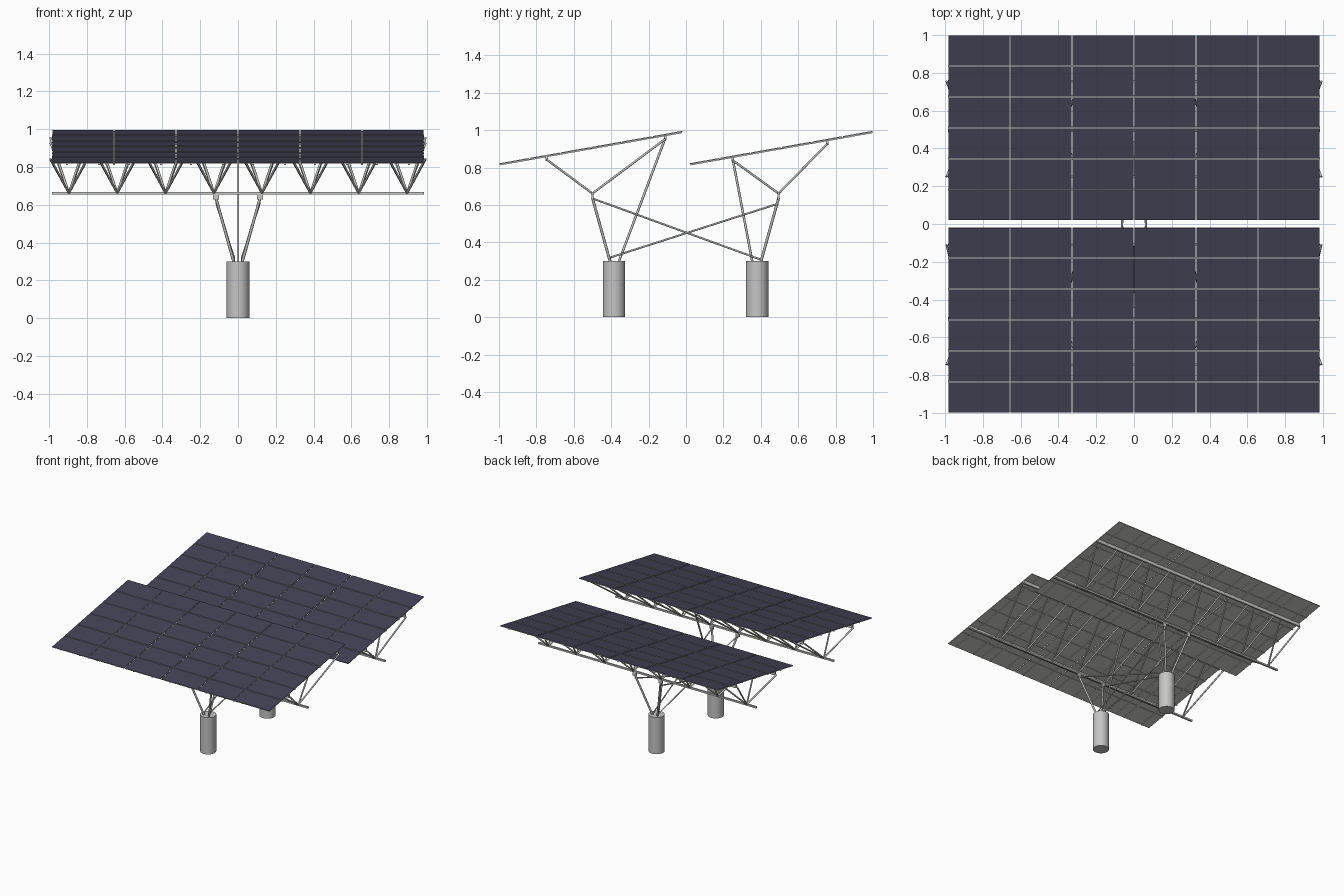
import bpy, bmesh, math
from mathutils import Vector, Matrix

if "Cube" in bpy.data.objects:
    bpy.data.objects.remove(bpy.data.objects["Cube"])


def material(name, col):
    m = bpy.data.materials.new(name)
    m.diffuse_color = (*col, 1)
    m.use_nodes = True
    m.node_tree.nodes["Principled BSDF"].inputs["Base Color"].default_value = m.diffuse_color
    return m


NAVY = material("navy panel", (0.054, 0.054, 0.092))
STEEL = material("light steel", (0.60, 0.60, 0.58))
CONCRETE = material("concrete grey", (0.56, 0.56, 0.56))


def finish(bm, name, mats, smooth=False):
    me = bpy.data.meshes.new(name)
    bm.to_mesh(me)
    bm.free()
    for m in mats:
        me.materials.append(m)
    ob = bpy.data.objects.new(name, me)
    bpy.context.collection.objects.link(ob)
    if smooth:
        bpy.context.view_layer.objects.active = ob
        ob.select_set(True)
        bpy.ops.object.shade_smooth_by_angle(angle=math.radians(50))
        ob.select_set(False)
    return ob


def box(bm, center, size, rot=Matrix.Identity(4)):
    mat = Matrix.Translation(center) @ rot @ Matrix.Diagonal((*size, 1))
    return bmesh.ops.create_cube(bm, size=1, matrix=mat)["verts"]


def rod(bm, a, b, r=0.006, n=10):
    a, b = Vector(a), Vector(b)
    d = b - a
    mat = Matrix.Translation((a + b) / 2) @ d.to_track_quat('Z', 'Y').to_matrix().to_4x4()
    bmesh.ops.create_cone(bm, cap_ends=True, segments=n, radius1=r, radius2=r,
                          depth=d.length, matrix=mat)


HALF = 0.985                      # half width of the array
RUN, RISE, Z0 = 0.983, 0.174, 0.823
ANG = math.atan2(RISE, RUN)
TILT = Matrix.Rotation(ANG, 4, 'X')
LEN = math.hypot(RUN, RISE)
UP = Vector((0, -math.sin(ANG), math.cos(ANG)))
ALONG = Vector((0, math.cos(ANG), math.sin(ANG)))
NODES = [s * (0.127 + 0.256 * k) for k in range(4) for s in (-1, 1)]


def canopy(label, y0, chord, tops, post_y, inner):
    origin = Vector((0, y0, Z0))
    # solar panels: navy top face, steel frame sides and back
    bm = bmesh.new()
    pw, pl = 2 * HALF / 6, LEN / 6
    for i in range(6):
        for j in range(6):
            c = origin + ALONG * (pl * (j + 0.5)) - UP * 0.003
            c.x = -HALF + pw * (i + 0.5)
            box(bm, c, (pw - 0.007, pl - 0.006, 0.006), TILT)
    bm.normal_update()
    for f in bm.faces:
        f.material_index = 0 if f.normal.dot(UP) > 0.9 else 1
    finish(bm, label + "_solar_panels", [NAVY, STEEL])

    # thin purlins and rafters beneath the panels
    bm = bmesh.new()
    for j in range(1, 6):
        box(bm, origin + ALONG * (pl * j) - UP * 0.008, (2 * HALF, 0.010, 0.004), TILT)
    for i in range(6):
        for s in (-0.085, 0.085):
            c = origin + ALONG * (LEN / 2) - UP * 0.009
            c.x = -HALF + pw * (i + 0.5) + s
            box(bm, c, (0.010, LEN - 0.01, 0.006), TILT)
    for x in (-2 * pw, 2 * pw):
        c = origin + ALONG * (LEN / 2) - UP * 0.009
        c.x = x
        box(bm, c, (0.010, LEN - 0.01, 0.006), TILT)
    finish(bm, label + "_panel_rails", [STEEL])

    # long truss chords
    bm = bmesh.new()
    cy, cz = chord
    box(bm, (0, cy, cz), (2 * HALF, 0.014, 0.013))
    for ty, tz in tops:
        box(bm, (0, ty, tz), (2 * HALF, 0.014, 0.026))
    for x in (-0.117, 0.117):
        box(bm, (x, cy, cz - 0.016), (0.032, 0.012, 0.036))
    finish(bm, label + "_truss_chords", [STEEL])

    # zigzag web bars
    bm = bmesh.new()
    for ty, tz in tops:
        for x in NODES:
            for s in (-0.097, 0.097):
                rod(bm, (x, cy, cz), (x + s, ty, tz - 0.006))
    finish(bm, label + "_truss_web", [STEEL], True)

    # struts rising from the post
    bm = bmesh.new()
    sgn = 1 if post_y > 0 else -1
    for s in (-1, 1):
        rod(bm, (s * 0.022, post_y + sgn * 0.02, 0.295), (s * 0.117, cy, cz - 0.025), 0.0075)
    rod(bm, (0, post_y - sgn * 0.025, 0.295), (0, inner[0], inner[1]), 0.0065)
    finish(bm, label + "_post_struts", [STEEL], True)

    # round concrete post
    bm = bmesh.new()
    rod(bm, (0, post_y, 0), (0, post_y, 0.30), 0.06, 40)
    finish(bm, label + "_post", [CONCRETE], True)


canopy("front", -1.0, (-0.5, 0.662), [(-0.745, 0.849), (-0.11, 0.960)], -0.385, (-0.11, 0.96))
canopy("back", 0.017, (0.495, 0.662), [(0.25, 0.845), (0.755, 0.933)], 0.38, (0.25, 0.845))

# crossing braces between the two canopies
bm = bmesh.new()
for s in (-1, 1):
    rod(bm, (s * 0.115, -0.5, 0.635), (s * 0.02, 0.40, 0.308), 0.005)
    rod(bm, (s * 0.115, 0.495, 0.608), (s * 0.02, -0.41, 0.318), 0.005)
finish(bm, "cross_braces", [STEEL], True)
